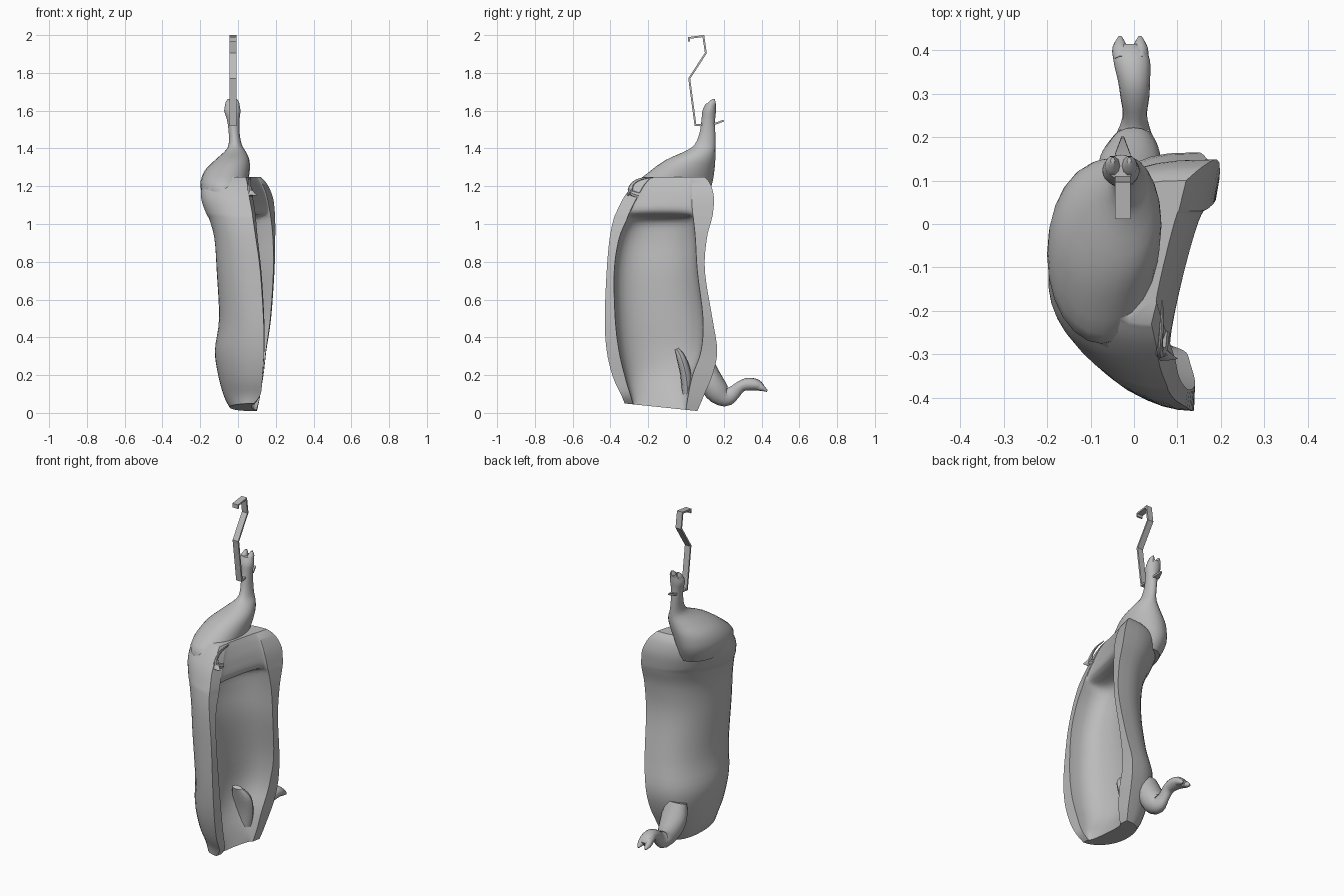
import bpy, bmesh, math
from mathutils import Vector

grey = bpy.data.materials.new("pale_grey")
grey.diffuse_color = (0.5, 0.5, 0.5, 1)


def smooth_rows(rows, steps):
    """Catmull-Rom interpolation of parameter rows."""
    out = []
    for i in range(len(rows) - 1):
        a, b, c, d = rows[max(i - 1, 0)], rows[i], rows[i + 1], rows[min(i + 2, len(rows) - 1)]
        for s in range(steps):
            t = s / steps
            out.append([0.5 * (2 * q + (r - p) * t + (2 * p - 5 * q + 4 * r - w) * t * t
                               + (3 * q - p - 3 * r + w) * t ** 3)
                        for p, q, r, w in zip(a, b, c, d)])
    return out + [list(rows[-1])]


def loft(name, rings, angle=40):
    """Closed skin through rings of equal length, capped at both ends."""
    bm = bmesh.new()
    vs = [[bm.verts.new(p) for p in ring] for ring in rings]
    n = len(vs[0])
    for a, b in zip(vs, vs[1:]):
        for i in range(n):
            j = (i + 1) % n
            bm.faces.new((a[i], a[j], b[j], b[i]))
    bm.faces.new(vs[0])
    bm.faces.new(vs[-1])
    bmesh.ops.triangulate(bm, faces=[f for f in bm.faces if len(f.verts) > 4])
    bmesh.ops.recalc_face_normals(bm, faces=bm.faces)
    me = bpy.data.meshes.new(name)
    bm.to_mesh(me)
    bm.free()
    me.materials.append(grey)
    ob = bpy.data.objects.new(name, me)
    bpy.context.collection.objects.link(ob)
    shade(ob, angle)
    return ob


def shade(ob, angle):
    bpy.ops.object.select_all(action='DESELECT')
    ob.select_set(True)
    bpy.context.view_layer.objects.active = ob
    bpy.ops.object.shade_smooth_by_angle(angle=math.radians(angle))


def tube(name, rows, upright=False, sides=16, steps=3):
    """Rows are x, y, z, radius across x, radius across the path."""
    rows = smooth_rows(rows, steps)
    rings = []
    for i, (x, y, z, rx, rv) in enumerate(rows):
        p, q = rows[max(i - 1, 0)], rows[min(i + 1, len(rows) - 1)]
        t = Vector((0, q[1] - p[1], q[2] - p[2])).normalized()
        v = Vector((0, 1, 0)) if upright else Vector((0, t.z, -t.y))
        rings.append([Vector((x, y, z)) + Vector((rx * math.cos(a), 0, 0)) + v * rv * math.sin(a)
                      for a in (2 * math.pi * k / sides for k in range(sides))])
    return loft(name, rings)


# Split torso: z, front y, back y, front edge x, back edge x, outermost x,
# cavity front y, cavity back y, cavity depth
torso = [
    (0.03, -0.325, 0.06, 0.085, 0.10, -0.045, -0.28, 0.00, 0.02),
    (0.09, -0.345, 0.09, 0.12, 0.115, -0.075, -0.295, 0.01, 0.08),
    (0.20, -0.39, 0.14, 0.13, 0.135, -0.105, -0.325, 0.035, 0.15),
    (0.33, -0.42, 0.165, 0.138, 0.15, -0.122, -0.355, 0.08, 0.18),
    (0.50, -0.43, 0.14, 0.135, 0.175, -0.10, -0.375, 0.09, 0.19),
    (0.75, -0.42, 0.10, 0.118, 0.193, -0.11, -0.38, 0.06, 0.19),
    (0.92, -0.405, 0.11, 0.095, 0.197, -0.12, -0.355, 0.05, 0.19),
    (1.02, -0.385, 0.135, 0.08, 0.197, -0.145, -0.315, 0.04, 0.16),
    (1.06, -0.37, 0.143, 0.075, 0.195, -0.165, -0.30, 0.035, 0.03),
    (1.14, -0.33, 0.148, 0.06, 0.185, -0.19, -0.26, 0.03, 0.012),
    (1.21, -0.275, 0.13, 0.05, 0.155, -0.18, -0.22, 0.03, 0.01),
    (1.25, -0.23, 0.10, 0.04, 0.12, -0.12, -0.18, 0.03, 0.005)]


def torso_ring(r):
    z, yf, yb, xf, xb, xo, cf, cb, depth = r
    tilt = 0.025 * max(0, 1 - z / 0.15)

    def at(y, d):
        u = (y - yf) / (yb - yf)
        return Vector((xf + (xb - xf) * u - d, y, z - tilt * (2 * u - 1)))
    ring = []
    full = (xf + xb) / 2 - xo
    for k in range(25):                                  # skin side
        a = math.pi * k / 24
        s = max(math.sin(a), 0) ** (1.0 if k < 12 else 0.65)
        ring.append(at((yf + yb) / 2 - (yb - yf) / 2 * math.cos(a), full * s if 0 < k < 24 else 0))
    for k in range(17):                                  # cavity side
        a = math.pi * k / 16
        s = math.sin(a) ** 0.7 if 0 < k < 16 else 0
        ring.append(at((cf + cb) / 2 + (cb - cf) / 2 * math.cos(a), depth * s))
    return ring


body = loft("carcass", [torso_ring(r) for r in smooth_rows(torso, 4)])

# Ham tapering into the hind shank
ham = tube("ham", [
    (-0.06, -0.08, 1.12, 0.11, 0.18), (-0.075, -0.07, 1.20, 0.125, 0.205),
    (-0.058, -0.02, 1.28, 0.12, 0.17), (-0.03, 0.025, 1.34, 0.09, 0.13),
    (-0.015, 0.075, 1.385, 0.055, 0.08), (-0.015, 0.10, 1.42, 0.035, 0.055),
    (-0.02, 0.113, 1.48, 0.029, 0.042), (-0.025, 0.118, 1.55, 0.033, 0.036),
    (-0.03, 0.123, 1.60, 0.043, 0.036), (-0.03, 0.132, 1.637, 0.036, 0.027)],
    upright=True, sides=24)

# Foreleg folded out behind the shoulder
foreleg = tube("foreleg", [
    (-0.01, 0.10, 0.27, 0.06, 0.045), (-0.01, 0.125, 0.19, 0.075, 0.06),
    (-0.005, 0.16, 0.12, 0.065, 0.065), (0.0, 0.21, 0.083, 0.04, 0.05),
    (0.002, 0.25, 0.105, 0.028, 0.038), (0.002, 0.29, 0.14, 0.033, 0.03),
    (0, 0.33, 0.152, 0.037, 0.034), (-0.005, 0.375, 0.147, 0.042, 0.03),
    (-0.008, 0.405, 0.13, 0.034, 0.017)])

# Cloven toes on both feet
toes = []
for s in (-1, 1):
    toes.append(tube("hind_toe", [(-0.03 + s * 0.018, 0.125, 1.605, 0.02, 0.026),
                                  (-0.03 + s * 0.02, 0.135, 1.64, 0.017, 0.022),
                                  (-0.03 + s * 0.019, 0.146, 1.662, 0.005, 0.007)], True, 10))
    toes.append(tube("fore_toe", [(-0.007 + s * 0.02, 0.375, 0.147, 0.02, 0.025),
                                  (-0.009 + s * 0.023, 0.405, 0.131, 0.018, 0.017),
                                  (-0.009 + s * 0.023, 0.43, 0.115, 0.005, 0.005)], sides=10))

# Flap of tissue inside the chest
flap = tube("chest_flap", [(0.03, -0.05, 0.34, 0.03, 0.012), (0.04, -0.025, 0.29, 0.06, 0.025),
                           (0.04, 0.0, 0.2, 0.06, 0.03), (0.04, 0.01, 0.1, 0.04, 0.03)], sides=12)

# Merge flesh into one skin
for part in [ham, foreleg, flap] + toes:
    mod = body.modifiers.new("union", 'BOOLEAN')
    mod.operation, mod.solver, mod.object = 'UNION', 'EXACT', part
    bpy.context.view_layer.objects.active = body
    bpy.ops.object.modifier_apply(modifier=mod.name)
    bpy.data.objects.remove(part)
shade(body, 40)

# Curled tail with a small flap at its root
tube("tail", [(0.062, -0.25, 1.15, 0.02, 0.02), (0.062, -0.295, 1.17, 0.014, 0.014),
              (0.06, -0.283, 1.212, 0.007, 0.009), (0.063, -0.24, 1.238, 0.005, 0.006),
              (0.065, -0.175, 1.247, 0.002, 0.002)], sides=8)
tube("tail_root", [(0.065, -0.31, 1.15, 0.036, 0.005), (0.065, -0.295, 1.175, 0.016, 0.01),
                   (0.062, -0.285, 1.20, 0.005, 0.006)], sides=8)

# Bent flat-bar hook
path = [Vector(p) for p in ((0.016, 1.965), (0.016, 1.985), (0.092, 1.995), (0.105, 1.905),
                            (0.017, 1.77), (0.05, 1.523), (0.16, 1.533), (0.2, 1.547))]
rings = []
for i, p in enumerate(path):
    d0 = (p - path[i - 1]).normalized() if i else (path[1] - p).normalized()
    d1 = (path[i + 1] - p).normalized() if i < len(path) - 1 else d0
    t = (d0 + d1).normalized()
    n = Vector((-t.y, t.x)) * 0.005 / max(t.dot(d0), 0.5)
    w = 0.003 if i == len(path) - 1 else 0.018
    rings.append([(-0.026 + sx * w, p.x + sn * n.x, p.y + sn * n.y)
                  for sx, sn in ((-1, -1), (1, -1), (1, 1), (-1, 1))])
loft("hook", rings, 20)
